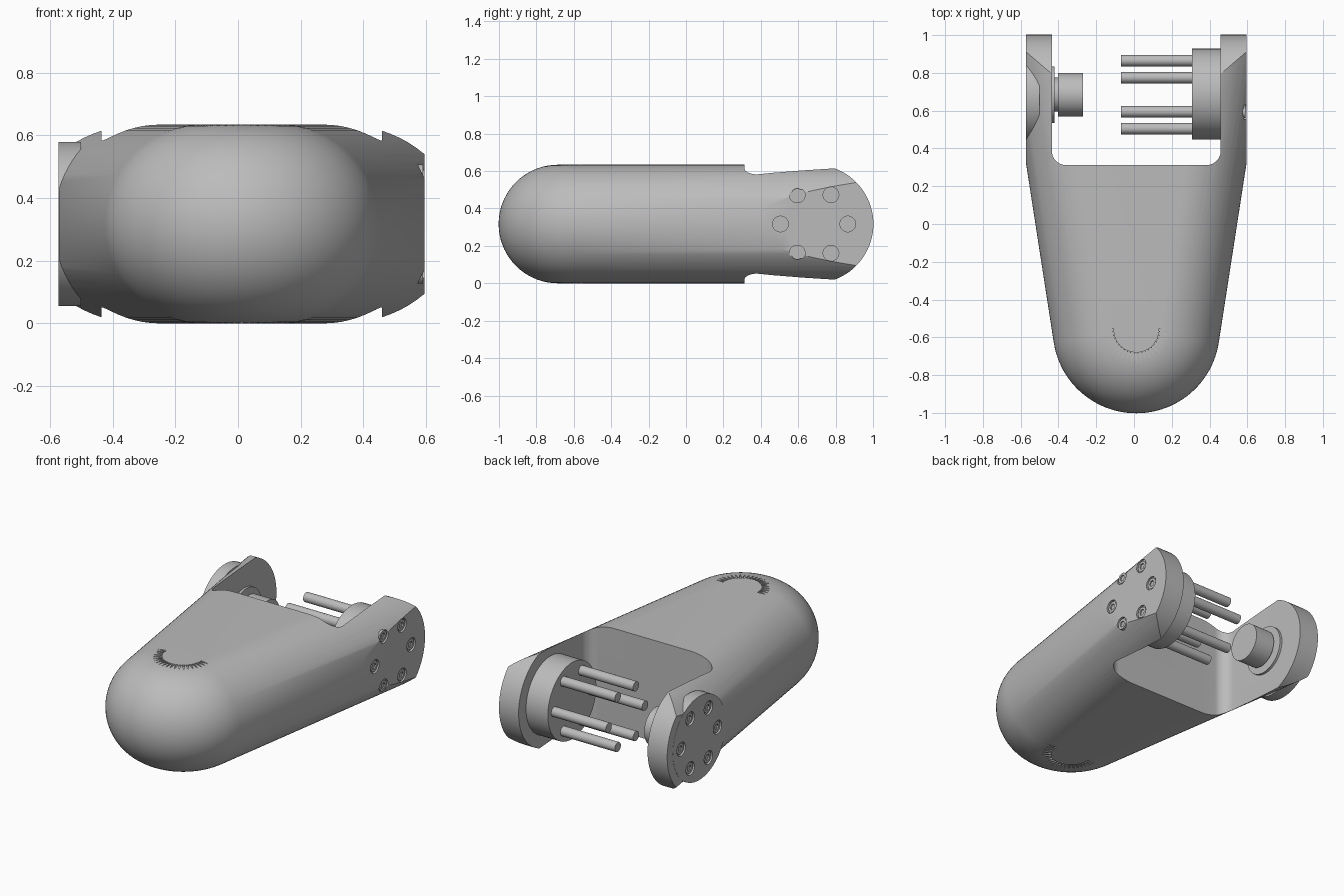
import bpy, bmesh, math
from mathutils import Matrix, Vector

if "Cube" in bpy.data.objects:
    bpy.data.objects.remove(bpy.data.objects["Cube"])

R = 0.317            # edge radius, also half the height
CX, NOSE_Y = 0.012, -0.56
TAPER = math.radians(8.8)
HUB_Y = 0.685        # axis shared by both arms

grey = bpy.data.materials.new("grey")
grey.use_nodes = True
grey.diffuse_color = (0.5, 0.5, 0.5, 1)
grey.node_tree.nodes["Principled BSDF"].inputs["Base Color"].default_value = (0.5, 0.5, 0.5, 1)


def finish(bm, name):
    bmesh.ops.recalc_face_normals(bm, faces=bm.faces)
    me = bpy.data.meshes.new(name)
    bm.to_mesh(me)
    bm.free()
    ob = bpy.data.objects.new(name, me)
    bpy.context.collection.objects.link(ob)
    me.materials.append(grey)
    return ob


def activate(ob):
    bpy.ops.object.select_all(action='DESELECT')
    ob.select_set(True)
    bpy.context.view_layer.objects.active = ob


def smooth(ob):
    activate(ob)
    bpy.ops.object.shade_smooth_by_angle(angle=math.radians(30))


def cut(ob, tool, op='DIFFERENCE'):
    mod = ob.modifiers.new("cut", 'BOOLEAN')
    mod.operation, mod.object, mod.solver = op, tool, 'EXACT'
    activate(ob)
    bpy.ops.object.modifier_apply(modifier=mod.name)


def prism(bm, points, depth):
    """Extrude a closed outline along a vector."""
    face = bm.faces.new([bm.verts.new(p) for p in points])
    new = bmesh.ops.extrude_face_region(bm, geom=[face])["geom"]
    bmesh.ops.translate(bm, vec=depth, verts=[v for v in new if isinstance(v, bmesh.types.BMVert)])


def rod(bm, x0, x1, y, z, r, sides=32):
    """Cylinder lying along x."""
    at = Matrix.Translation(((x0 + x1) / 2, y, z)) @ Matrix.Rotation(math.pi / 2, 4, 'Y')
    bmesh.ops.create_cone(bm, cap_ends=True, segments=sides, radius1=r, radius2=r,
                          depth=abs(x1 - x0), matrix=at)


def rods(name, specs):
    bm = bmesh.new()
    for spec in specs:
        rod(bm, *spec)
    return finish(bm, name)


def outline(offset):
    """Plan outline: round nose and two flaring sides."""
    r = 0.125 + offset
    arc = [math.pi + TAPER + (math.pi - 2 * TAPER) * i / 48 for i in range(49)]
    pts = [Vector((CX + r * math.cos(a), NOSE_Y + r * math.sin(a))) for a in arc]
    run = (1.1 - pts[0].y) * math.tan(TAPER)
    return [Vector((pts[0].x - run, 1.1))] + pts + [Vector((pts[-1].x + run, 1.1))]


# Body blank: stacked outlines with a fully rounded edge
bm = bmesh.new()
layers = []
steps = 36
for i in range(steps + 1):
    a = -math.pi / 2 + math.pi * i / steps
    layers.append([bm.verts.new((p.x, p.y, R + R * math.sin(a))) for p in outline(R * math.cos(a))])
for low, high in zip(layers, layers[1:]):
    for k in range(len(low)):
        n = (k + 1) % len(low)
        bm.faces.new((low[k], low[n], high[n], high[k]))
bm.faces.new(layers[0][::-1])
bm.faces.new(layers[-1])
body = finish(bm, "body")

# Flat outer sides and rounded arm ends
bm = bmesh.new()
arc = [math.radians(-83 + 166 * i / 40) for i in range(41)]
side = [(HUB_Y + R * math.cos(a), R + R * math.sin(a)) for a in arc]
side = [(-1.3, -0.1), (side[0][0], -0.1)] + side + [(side[-1][0], 0.8), (-1.3, 0.8)]
prism(bm, [(-0.571, y, z) for y, z in side], (1.166, 0, 0))
envelope = finish(bm, "envelope_cutter")
cut(body, envelope, 'INTERSECT')

# Pocket between the arms
bm = bmesh.new()
half, floor, fillet = 0.447, 0.312, 0.075
corner = [math.pi * 1.5 + math.pi / 2 * i / 10 for i in range(11)]
right = [(half - fillet + fillet * math.cos(a), floor + fillet + fillet * math.sin(a)) for a in corner]
plan = right + [(half, 1.3), (-half, 1.3)] + [(-x, y) for x, y in reversed(right)]
prism(bm, [(CX + x, y, -0.2) for x, y in plan], (0, 0, 1.2))
pocket = finish(bm, "pocket_cutter")
cut(body, pocket)

# Grip notches fanned on the top and bottom
bm = bmesh.new()
for i in range(21):
    a = math.pi * (1 + i / 20)
    axis = Vector((math.cos(a), math.sin(a), 0))
    across = Vector((-axis.y, axis.x, 0)) * 0.008
    base = Vector((CX, NOSE_Y, 0))
    for z in (-0.03, 2 * R - 0.008):
        up = Vector((0, 0, z))
        tri = [base + axis * 0.12 + across, base + axis * 0.12 - across, base + axis * 0.175]
        prism(bm, [p + up for p in tri], (0, 0, 0.038))
notches = finish(bm, "notch_cutter")
cut(body, notches)

# Bolt circle shared by the screws and pins
bolts = [(HUB_Y + 0.18 * math.cos(math.pi * i / 3), R + 0.18 * math.sin(math.pi * i / 3)) for i in range(6)]

# Round cover on the right arm
cover = rods("right_cover", [(-0.572, -0.5, HUB_Y, R, 0.262, 64)])
holes = rods("screw_hole_cutter",
             [(s * 0.57 + CX, s * 0.7, y, z, 0.042) for s in (-1, 1) for y, z in bolts])
for ob in (body, cover):
    cut(ob, holes)
    smooth(ob)

# Screw heads with hexagonal sockets
heads = rods("screw_heads", [(s * 0.55 + CX, s * 0.578 + CX, y, z, 0.034) for s in (-1, 1) for y, z in bolts])
sockets = rods("socket_cutter", [(s * 0.568 + CX, s * 0.7, y, z, 0.02, 6) for s in (-1, 1) for y, z in bolts])
cut(heads, sockets)
smooth(heads)

# Left hub with six long pins
smooth(rods("left_hub", [(0.308, 0.47, HUB_Y + 0.003, R, 0.24, 64)]))
smooth(rods("left_pins", [(-0.07, 0.32, y, z, 0.03) for y, z in bolts]))

# Right hub: ring, neck and short drum
smooth(rods("right_ring", [(-0.45, -0.42, HUB_Y, R, 0.15, 48)]))
smooth(rods("right_neck", [(-0.43, -0.39, HUB_Y, R, 0.09, 48)]))
smooth(rods("right_drum", [(-0.402, -0.27, HUB_Y, R, 0.115, 48)]))

# Remove used cutters
for tool in (envelope, pocket, notches, holes, sockets):
    bpy.data.objects.remove(tool)
